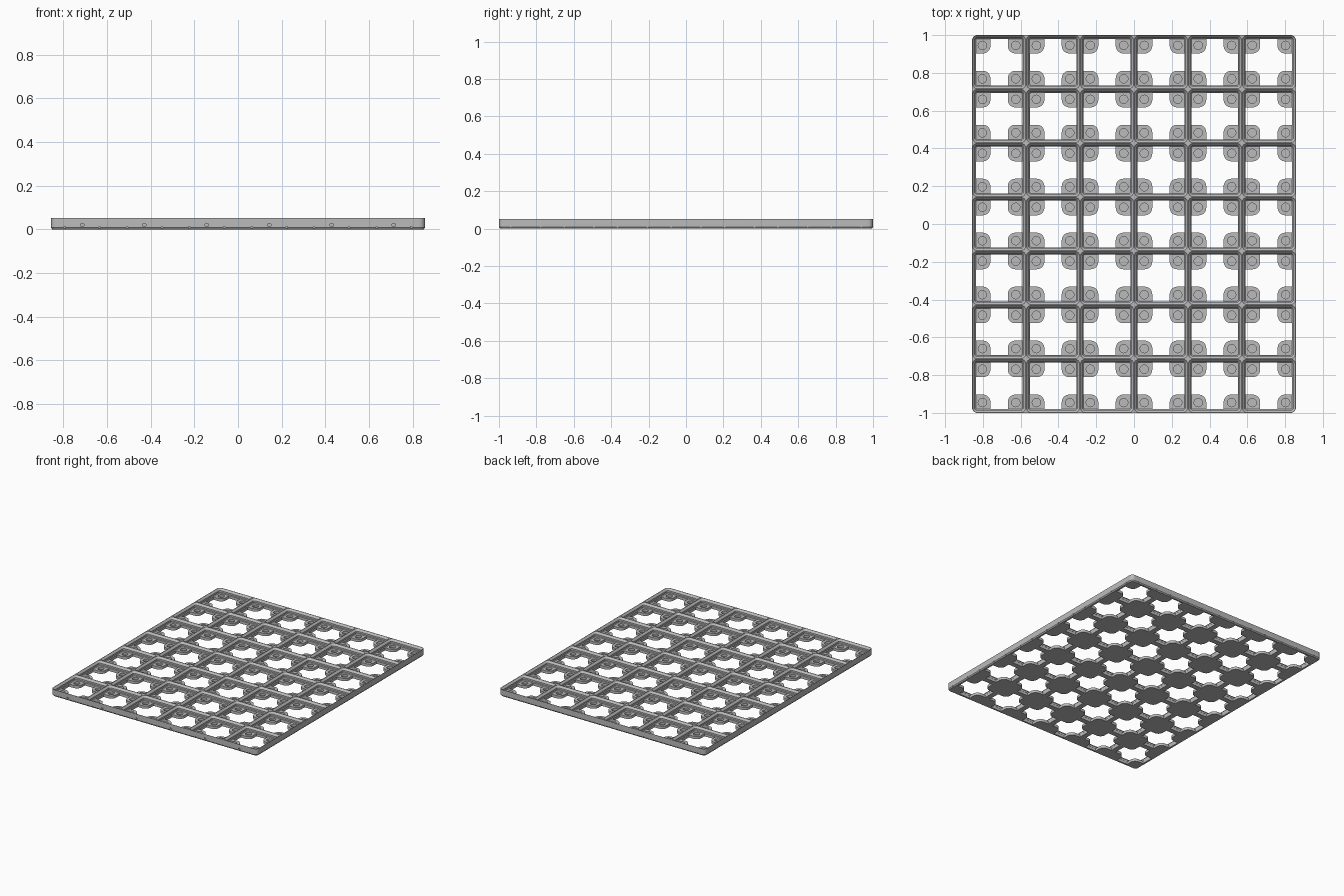
import bpy, bmesh, math
from mathutils import Vector

if "Cube" in bpy.data.objects:
    bpy.data.objects.remove(bpy.data.objects["Cube"])

COLS, ROWS = 6, 7
CELL = 2 / ROWS
HALF = CELL / 2
MM = CELL / 42
TOP, FLOOR = 0.052, 0.0204
MAGNET = 13 * MM
CENTRES = [((i - (COLS - 1) / 2) * CELL, (j - (ROWS - 1) / 2) * CELL)
           for i in range(COLS) for j in range(ROWS)]

grey = bpy.data.materials.new("grey_plastic")
grey.use_nodes = True
grey.diffuse_color = (0.5, 0.5, 0.5, 1)
grey.node_tree.nodes["Principled BSDF"].inputs["Base Color"].default_value = (0.5, 0.5, 0.5, 1)


def arc(cx, cy, r, start, end, steps):
    angles = [math.radians(start + (end - start) * k / steps) for k in range(steps + 1)]
    return [(cx + r * math.cos(a), cy + r * math.sin(a)) for a in angles]


def rounded_rect(hw, hh, r, steps=6):
    pts = []
    for k, (sx, sy) in enumerate([(1, 1), (-1, 1), (-1, -1), (1, -1)]):
        pts += arc(sx * (hw - r), sy * (hh - r), r, k * 90, k * 90 + 90, steps)
    return pts


def cross_outline(arm, width, r):
    # four arms, with the rounded pad corners between them
    quarter = [(arm, width)] + arc(width + r, width + r, r, 270, 180, 8) + [(width, arm)]
    pts = []
    for k in range(4):
        for x, y in quarter:
            for _ in range(k):
                x, y = -y, x
            pts.append((x, y))
    return pts


def loft(bm, rings, centre=(0, 0)):
    # rings: list of (outline, z), joined from bottom to top and capped
    loops = [[bm.verts.new((x + centre[0], y + centre[1], z)) for x, y in pts]
             for pts, z in rings]
    n = len(loops[0])
    for low, high in zip(loops, loops[1:]):
        for k in range(n):
            m = (k + 1) % n
            bm.faces.new((low[k], low[m], high[m], high[k]))
    bm.faces.new(loops[0][::-1])
    bm.faces.new(loops[-1])


def make_object(name, bm):
    bmesh.ops.recalc_face_normals(bm, faces=bm.faces)
    mesh = bpy.data.meshes.new(name)
    bm.to_mesh(mesh)
    bm.free()
    mesh.materials.append(grey)
    obj = bpy.data.objects.new(name, mesh)
    bpy.context.collection.objects.link(obj)
    return obj


# Solid plate with a chamfered lower edge
W, D, R = COLS * HALF, ROWS * HALF, 4 * MM
bm = bmesh.new()
loft(bm, [(rounded_rect(W - c, D - c, R - c), z)
          for c, z in [(0.006, 0), (0, 0.008), (0, TOP)]])
plate = make_object("grid_baseplate", bm)

# Stepped pockets, one per cell
steps = [(2.85 * MM, FLOOR), (2.15 * MM, FLOOR + 0.7 * MM),
         (2.15 * MM, FLOOR + 2.5 * MM), (0.0018, TOP - 0.0005), (0.0018, TOP + 0.02)]
bm = bmesh.new()
for c in CENTRES:
    loft(bm, [(rounded_rect(HALF - s, HALF - s, R - s), z) for s, z in steps], c)
pockets = make_object("pocket_cutter", bm)

# Cross-shaped openings that leave the corner pads
outline = cross_outline(HALF - 2.88 * MM, 0.046, 0.04)
bm = bmesh.new()
for c in CENTRES:
    loft(bm, [(outline, -0.02), (outline, FLOOR + 0.003)], c)
openings = make_object("opening_cutter", bm)

# Blind round recesses in the pads
circle = arc(0, 0, 3.25 * MM, 0, 345, 23)
bm = bmesh.new()
for cx, cy in CENTRES:
    for sx in (-1, 1):
        for sy in (-1, 1):
            loft(bm, [(circle, 0.004), (circle, FLOOR + 0.006)],
                 (cx + sx * MAGNET, cy + sy * MAGNET))
recesses = make_object("recess_cutter", bm)

# Small round notches around the rim and slots along the front
bm = bmesh.new()


def add_notch(x, y, along_x):
    # short horizontal cylinder reaching in from the rim
    pts = arc(0, 0, 0.005, 0, 330, 11)
    ends = []
    for d in (-0.007, 0.007):
        ends.append([bm.verts.new(Vector((x, y, 0.008)) +
                     (Vector((d, u, v)) if along_x else Vector((u, d, v))))
                     for u, v in pts])
    for k in range(len(pts)):
        m = (k + 1) % len(pts)
        bm.faces.new((ends[0][k], ends[0][m], ends[1][m], ends[1][k]))
    bm.faces.new(ends[0][::-1])
    bm.faces.new(ends[1])


for side in (-1, 1):
    for off in (-0.08, 0.08):
        for i in range(COLS):
            add_notch((i - (COLS - 1) / 2) * CELL + off, side * D, False)
        for j in range(ROWS):
            add_notch(side * W, (j - (ROWS - 1) / 2) * CELL + off, True)
slot = [(-0.008, -0.007), (0.008, -0.007), (0.008, 0.007), (-0.008, 0.007)]
for i in range(COLS):
    loft(bm, [(slot, 0.016), (slot, 0.025)], ((i - (COLS - 1) / 2) * CELL, -D))
notches = make_object("notch_cutter", bm)

# Cut everything out of the plate
cutters = [pockets, openings, recesses, notches]
for cutter in cutters:
    cutter.hide_render = True
    mod = plate.modifiers.new(cutter.name, 'BOOLEAN')
    mod.operation = 'DIFFERENCE'
    mod.solver = 'EXACT'
    mod.object = cutter
bpy.ops.object.select_all(action='DESELECT')
plate.select_set(True)
bpy.context.view_layer.objects.active = plate
for cutter in cutters:
    bpy.ops.object.modifier_apply(modifier=cutter.name)
    bpy.data.objects.remove(cutter)
bpy.ops.object.shade_smooth_by_angle(angle=math.radians(30))
